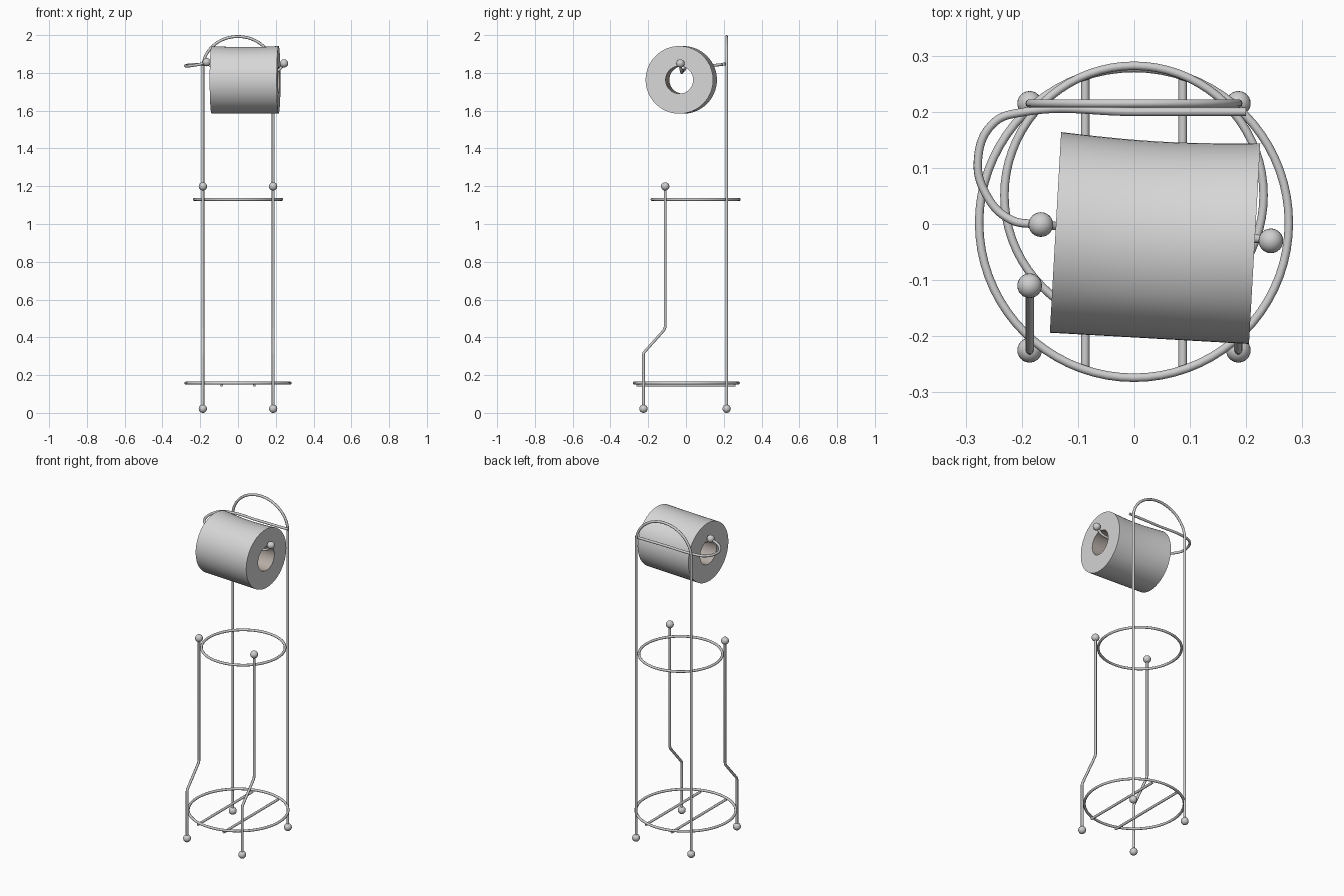
import bpy, bmesh, math
from mathutils import Vector

if "Cube" in bpy.data.objects:
    bpy.data.objects.remove(bpy.data.objects["Cube"])

TUBE = 0.0075


def material(name, rgb):
    m = bpy.data.materials.new(name)
    m.diffuse_color = (*rgb, 1)
    m.use_nodes = True
    m.node_tree.nodes["Principled BSDF"].inputs["Base Color"].default_value = m.diffuse_color
    return m


metal = material("satin metal", (0.62, 0.62, 0.62))
paper = material("white paper", (0.68, 0.68, 0.68))
card = material("grey cardboard", (0.47, 0.42, 0.38))


def tube(name, pts, smooth=False, cyclic=False, r=TUBE):
    """Round wire along a path, turned into a mesh."""
    cu = bpy.data.curves.new(name, 'CURVE')
    cu.dimensions = '3D'
    cu.bevel_depth, cu.bevel_resolution, cu.use_fill_caps = r, 3, True
    sp = cu.splines.new('BEZIER' if smooth else 'POLY')
    if smooth:
        sp.bezier_points.add(len(pts) - 1)
        for b, p in zip(sp.bezier_points, pts):
            b.co = p
            b.handle_left_type = b.handle_right_type = 'AUTO'
    else:
        sp.points.add(len(pts) - 1)
        for b, p in zip(sp.points, pts):
            b.co = (*p, 1)
    sp.use_cyclic_u = cyclic
    ob = bpy.data.objects.new(name, cu)
    bpy.context.collection.objects.link(ob)
    bpy.ops.object.select_all(action='DESELECT')
    ob.select_set(True)
    bpy.context.view_layer.objects.active = ob
    bpy.ops.object.convert(target='MESH')
    ob = bpy.context.object
    ob.data.materials.clear()
    ob.data.materials.append(metal)
    bpy.ops.object.shade_smooth_by_angle(angle=math.radians(40))


def ball(name, p, r=0.022):
    bpy.ops.mesh.primitive_uv_sphere_add(segments=24, ring_count=12, radius=r, location=p)
    ob = bpy.context.object
    ob.name = name
    ob.data.materials.append(metal)
    bpy.ops.object.shade_smooth()


def ring(name, cy, z, r):
    n = 72
    tube(name, [(r * math.cos(2 * math.pi * i / n), cy + r * math.sin(2 * math.pi * i / n), z)
                for i in range(n)], cyclic=True)


# Back frame: two posts joined by an arch
W, BY, FY = 0.186, 0.215, -0.225
arch = [(-W * math.cos(math.pi * i / 32), BY, 1.827 + 0.1655 * math.sin(math.pi * i / 32))
        for i in range(33)]
tube("back_frame", [(-W, BY, 0.03)] + arch + [(W, BY, 0.03)])

# Front posts with inward step, feet and finials
for s, side in ((-1, "left"), (1, "right")):
    x = s * W
    tube(f"front_post_{side}", [(x, FY, 0.03), (x, FY, 0.31), (x, -0.222, 0.32),
                                (x, -0.115, 0.44), (x, -0.11, 0.455), (x, -0.11, 1.19)])
    ball(f"front_finial_{side}", (x, -0.11, 1.199))
    ball(f"front_foot_{side}", (x, FY, 0.022))
    ball(f"back_foot_{side}", (x, BY, 0.022))
    tube(f"base_bar_{side}", [(s * 0.087, -0.262, 0.146), (s * 0.087, 0.262, 0.146)])

# Rings
ring("base_ring", 0.002, 0.158, 0.276)
ring("upper_ring", 0.051, 1.13, 0.231)

# Roll holder: cross bar curling round to the left socket
tube("holder_arm", [(0.2, 0.2, 1.847), (0, 0.2, 1.847), (-0.2, 0.199, 1.846), (-0.25, 0.18, 1.843),
                    (-0.278, 0.115, 1.838), (-0.262, 0.05, 1.836), (-0.22, 0.008, 1.842),
                    (-0.165, -0.001, 1.855)], smooth=True)
ball("holder_ball_left", (-0.166, -0.001, 1.857))

# Spindle through the roll, with an upturned tip
tube("spindle", [(-0.166, -0.001, 1.857), (-0.135, -0.004, 1.83), (-0.09, -0.008, 1.818),
                 (0.05, -0.018, 1.812), (0.17, -0.023, 1.803), (0.215, -0.026, 1.815),
                 (0.244, -0.03, 1.85)], smooth=True)
ball("holder_ball_right", (0.244, -0.03, 1.85))

# Paper roll: hollow cylinder, slightly slack at its upper back
A, B = Vector((-0.14, -0.015, 1.763)), Vector((0.215, -0.035, 1.763))
axis = (B - A).normalized()
up = Vector((0, 0, 1))
back = up.cross(axis).normalized()
N, S = 64, 10
stations = [(i / S, 0.179) for i in range(S + 1)] + [(1, 0.073), (0, 0.073)]
bm = bmesh.new()
loops = []
for k, (t, r) in enumerate(stations):
    loop = []
    for j in range(N):
        a = 2 * math.pi * j / N
        rr = r
        if k <= S:
            rr -= 0.009 * math.sin(math.pi * t) * max(0, math.cos(a - math.radians(40)))
        loop.append(bm.verts.new(A.lerp(B, t) + back * rr * math.cos(a) + up * rr * math.sin(a)))
    loops.append(loop)
for k in range(len(loops)):
    p, q = loops[k], loops[(k + 1) % len(loops)]
    for j in range(N):
        f = bm.faces.new((p[j], p[(j + 1) % N], q[(j + 1) % N], q[j]))
        f.material_index = 1 if k == S + 1 else 0
bmesh.ops.recalc_face_normals(bm, faces=bm.faces)
me = bpy.data.meshes.new("paper_roll")
bm.to_mesh(me)
bm.free()
me.materials.append(paper)
me.materials.append(card)
roll = bpy.data.objects.new("paper_roll", me)
bpy.context.collection.objects.link(roll)
bpy.ops.object.select_all(action='DESELECT')
roll.select_set(True)
bpy.context.view_layer.objects.active = roll
bpy.ops.object.shade_smooth_by_angle(angle=math.radians(40))
